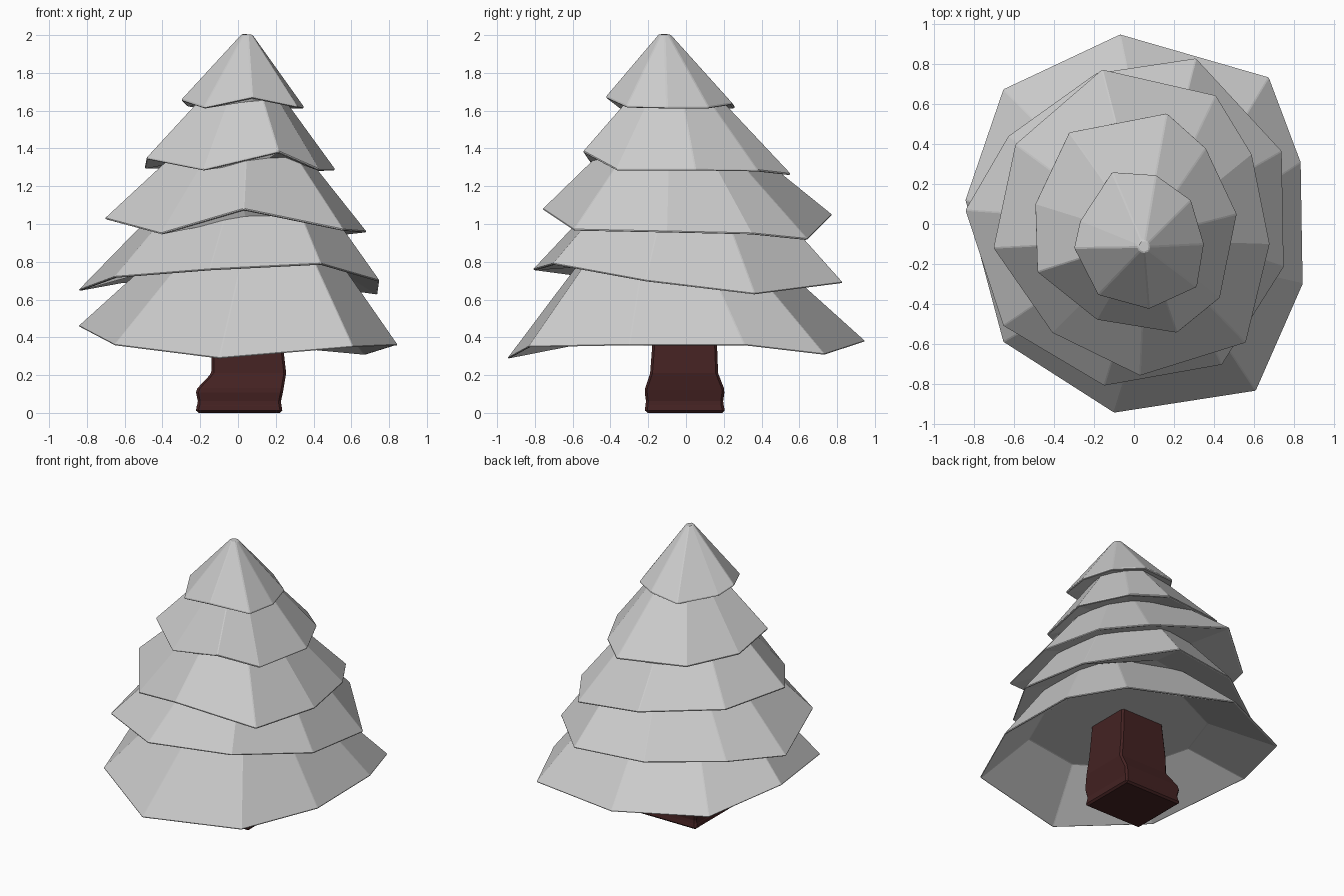
import bpy, bmesh
from mathutils import Vector

cube = bpy.data.objects.get("Cube")
if cube:
    bpy.data.objects.remove(cube, do_unlink=True)


def make_material(name, color):
    mat = bpy.data.materials.new(name)
    mat.use_nodes = True
    mat.diffuse_color = color
    mat.node_tree.nodes["Principled BSDF"].inputs["Base Color"].default_value = color
    return mat


foliage = make_material("grey foliage", (.6, .6, .6, 1))
bark = make_material("dark brown bark", (.058, .016, .016, 1))


def loft(name, rings, material, bevel):
    """Skin a stack of rings, cap both ends and soften the edges."""
    bm = bmesh.new()
    loops = [[bm.verts.new(p) for p in ring] for ring in rings]
    for low, high in zip(loops, loops[1:]):
        for i in range(len(low)):
            j = (i + 1) % len(low)
            bm.faces.new((low[i], low[j], high[j], high[i]))
    bm.faces.new(loops[0])
    bm.faces.new(loops[-1])
    bmesh.ops.recalc_face_normals(bm, faces=bm.faces)
    mesh = bpy.data.meshes.new(name)
    bm.to_mesh(mesh)
    bm.free()
    mesh.materials.append(material)
    obj = bpy.data.objects.new(name, mesh)
    bpy.context.collection.objects.link(obj)
    mod = obj.modifiers.new("soft edges", "BEVEL")
    mod.width = bevel
    mod.segments = 1
    mod.limit_method = "ANGLE"
    mod.angle_limit = .35


def branch_tier(name, apex, reach, rise, rim):
    """Uneven cone: level ceiling underneath, drooping rim, top cut short."""
    apex = Vector(apex)
    rim = [Vector(p) for p in rim]
    level = sum(p.z for p in rim) / len(rim) + rise
    lip = [p.lerp(apex, .01) - Vector((0, 0, .014)) for p in rim]
    ceiling = [p.lerp(apex, .4) for p in rim]
    for p in ceiling:
        p.z = level
    top = [p.lerp(apex, reach) for p in rim]
    loft(name, [ceiling, lip, rim, top], foliage, .01)


# Branch tiers, from the ground up; rims run clockwise from the back
branch_tier("bottom_branches", (.15, -.14, 1.36), .75, .22, [
    (-.07, .95, .38), (.675, .735, .31), (.835, .31, .36), (.845, -.3, .36),
    (.61, -.835, .35), (-.1, -.945, .29), (-.655, -.59, .36), (-.845, .12, .46),
    (-.655, .675, .39)])
branch_tier("lower_branches", (.1, 0, 1.62), .7, .08, [
    (.31, .83, .69), (.74, .365, .63), (.75, -.215, .7), (.44, -.705, .79),
    (-.15, -.81, .76), (-.655, -.51, .72), (-.845, .07, .65), (-.63, .44, .69),
    (-.19, .755, .69)])
branch_tier("middle_branches", (.06, -.08, 1.74), .65, .04, [
    (-.16, .775, 1.05), (.41, .645, .92), (.59, .35, .95), (.68, -.1, .96),
    (.56, -.595, .97), (.03, -.76, 1.08), (-.41, -.545, .95), (-.705, -.12, 1.03),
    (-.595, .4, 1.04)])
branch_tier("upper_branches", (.05, -.07, 1.93), .65, .03, [
    (.165, .555, 1.265), (.36, .38, 1.285), (.515, .05, 1.29), (.43, -.37, 1.29),
    (.215, -.545, 1.385), (-.185, -.48, 1.29), (-.485, -.24, 1.35),
    (-.495, .1, 1.3), (-.325, .46, 1.3)])
branch_tier("top_branches", (.05, -.115, 2.04), .91, .015, [
    (-.11, .26, 1.62), (.11, .245, 1.64), (.285, .12, 1.62), (.35, -.1, 1.62),
    (.315, -.315, 1.625), (.075, -.425, 1.675), (-.18, -.355, 1.62),
    (-.3, -.12, 1.66), (-.27, .015, 1.63)])


def trunk_ring(z, left, right, front, back):
    return [(left, front, z), (right, front, z), (right, back, z), (left, back, z)]


# Crooked square trunk
loft("trunk", [
    trunk_ring(0, -.22, .235, -.215, .205),
    trunk_ring(.025, -.225, .235, -.22, .205),
    trunk_ring(.05, -.21, .225, -.21, .195),
    trunk_ring(.12, -.225, .24, -.22, .205),
    trunk_ring(.21, -.14, .255, -.19, .17),
    trunk_ring(.34, -.14, .24, -.18, .165),
    trunk_ring(.72, -.12, .2, -.18, .13)], bark, .02)
